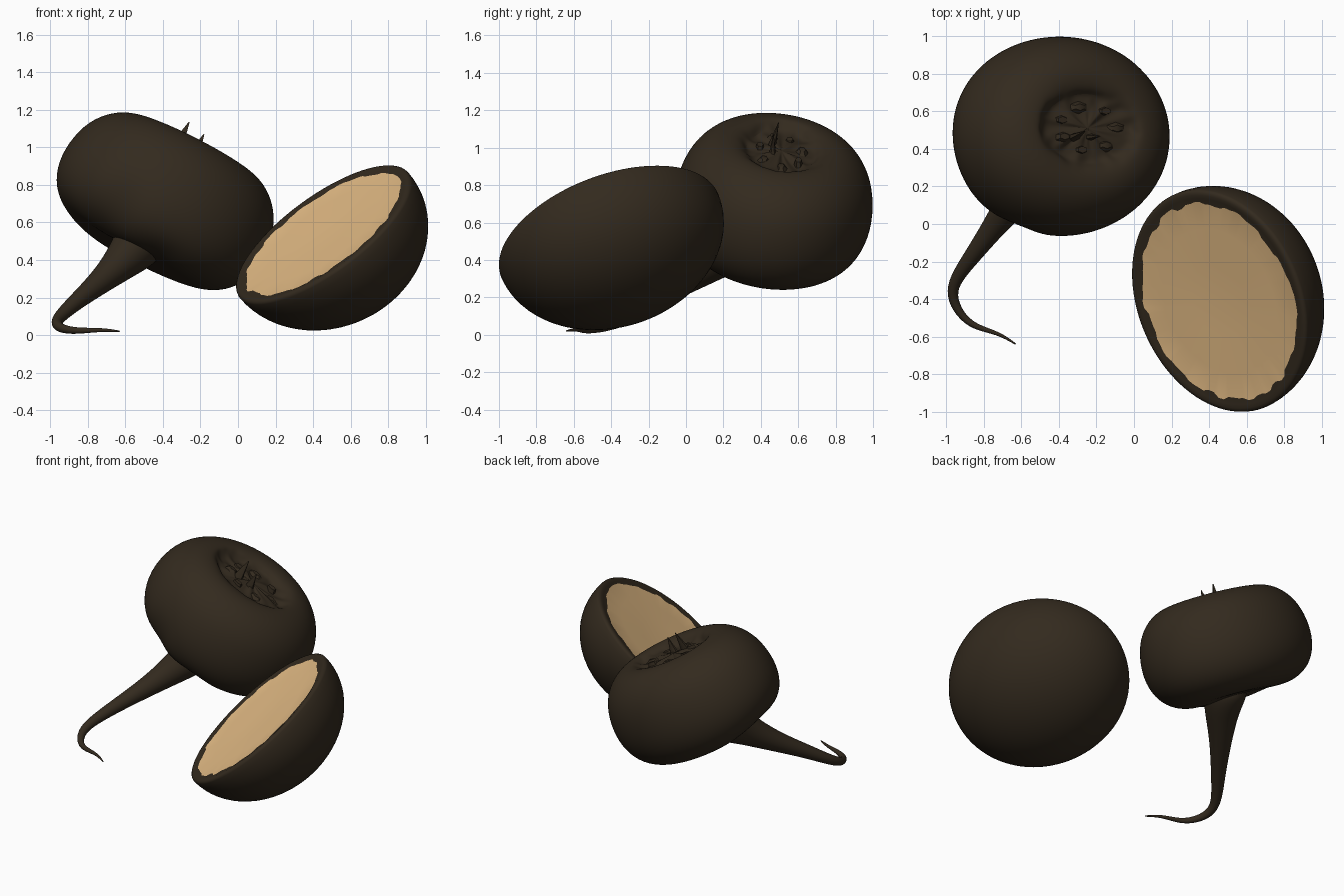
import bpy, bmesh, math, random
from mathutils import Vector, Matrix

random.seed(4)
cube = bpy.data.objects.get("Cube")
if cube:
    bpy.data.objects.remove(cube, do_unlink=True)


def material(name, rgb):
    m = bpy.data.materials.new(name)
    m.use_nodes = True
    m.diffuse_color = (*rgb, 1)
    m.node_tree.nodes["Principled BSDF"].inputs["Base Color"].default_value = (*rgb, 1)
    return m


skin = material("dark brown skin", (0.033, 0.023, 0.013))
flesh = material("tan flesh", (0.77, 0.5, 0.235))


def frame(centre, up):
    """Matrix with local z along up and local y close to world y."""
    z = Vector(up).normalized()
    x = Vector((0, 1, 0)).cross(z).normalized()
    return Matrix.Translation(centre) @ Matrix((x, z.cross(x), z)).transposed().to_4x4()


def skin_rings(bm, rings):
    """Bridge successive rings; a ring of one vertex closes an end."""
    for a, b in zip(rings, rings[1:]):
        n = max(len(a), len(b))
        for i in range(n):
            j = (i + 1) % n
            if len(a) == 1:
                bm.faces.new((a[0], b[j], b[i]))
            elif len(b) == 1:
                bm.faces.new((a[i], a[j], b[0]))
            else:
                bm.faces.new((a[i], a[j], b[j], b[i]))


def lathe(bm, profile, n):
    rings = []
    for r, z in profile:
        angles = [0] if r == 0 else [math.tau * i / n for i in range(n)]
        rings.append([bm.verts.new((r * math.cos(t), r * math.sin(t), z)) for t in angles])
    skin_rings(bm, rings)
    return rings


def finish(bm, name, mats, subdiv=0, angle=60):
    bmesh.ops.recalc_face_normals(bm, faces=bm.faces)
    me = bpy.data.meshes.new(name)
    bm.to_mesh(me)
    bm.free()
    for m in mats:
        me.materials.append(m)
    ob = bpy.data.objects.new(name, me)
    bpy.context.collection.objects.link(ob)
    if subdiv:
        mod = ob.modifiers.new("Smooth", 'SUBSURF')
        mod.levels = mod.render_levels = subdiv
    bpy.ops.object.select_all(action='DESELECT')
    ob.select_set(True)
    bpy.context.view_layer.objects.active = ob
    bpy.ops.object.shade_smooth_by_angle(angle=math.radians(angle))


# Whole root: a squashed globe with an oval sunken crown
centre = Vector((-0.385, 0.47, 0.715))
body_frame = frame(centre, (0.45, 0.13, 0.88))
bm = bmesh.new()
rings = lathe(bm, [(0, 0.305), (0.1, 0.3), (0.18, 0.295), (0.22, 0.3), (0.25, 0.327),
                   (0.31, 0.342), (0.4, 0.325), (0.49, 0.265), (0.565, 0.16), (0.6, 0),
                   (0.585, -0.14), (0.525, -0.25), (0.42, -0.32), (0.3, -0.34),
                   (0.17, -0.33), (0, -0.32)], 40)
for k, ring in enumerate(rings[1:5]):
    for v in ring:
        v.co.x *= 1.15
        v.co.y *= 0.95
        if k < 3:
            v.co.z += random.uniform(-0.02, 0.012)
for v in rings[4]:
    v.co.xy *= random.uniform(0.94, 1.04)
bm.transform(body_frame @ Matrix.Diagonal((1.02, 0.9, 1, 1)))
# Shallow folds and a hollow around the tail
for spot, size, depth in (((-0.63, 0.0, 0.7), 0.09, 0.04), ((-0.74, 0.08, 0.6), 0.09, 0.03),
                          ((-0.42, 0.1, 0.45), 0.1, 0.03), ((-0.87, 0.4, 0.58), 0.2, 0.045)):
    for v in bm.verts:
        d = (v.co - Vector(spot)).length / size
        v.co += (centre - v.co).normalized() * depth * math.exp(-d * d)
finish(bm, "whole_root", [skin], 2)

# Tapering tail: a smooth path swept with shrinking rings
path = [(-0.5, 0.36, 0.54, 0.15), (-0.54, 0.27, 0.475, 0.14), (-0.59, 0.19, 0.42, 0.115),
        (-0.66, 0.1, 0.35, 0.088), (-0.75, -0.02, 0.27, 0.064), (-0.86, -0.17, 0.18, 0.046),
        (-0.95, -0.29, 0.1, 0.035), (-0.975, -0.38, 0.057, 0.03), (-0.93, -0.48, 0.03, 0.023),
        (-0.85, -0.55, 0.022, 0.017), (-0.72, -0.58, 0.03, 0.01), (-0.63, -0.64, 0.02, 0.005)]
pts = [Vector(p[:3]) for p in path]
bm = bmesh.new()
rings = [[bm.verts.new(pts[0])]]
for i, p in enumerate(pts):
    tangent = pts[min(i + 1, len(pts) - 1)] - pts[max(i - 1, 0)]
    side = Vector((0, 0, 1)).cross(tangent).normalized()
    over = tangent.cross(side).normalized()
    rings.append([bm.verts.new(p + path[i][3] * (math.cos(t) * side + math.sin(t) * over))
                  for t in (math.tau * k / 14 for k in range(14))])
rings.append([bm.verts.new(pts[-1])])
skin_rings(bm, rings)
finish(bm, "tail", [skin], 2)

# Crown: low ragged leaf stubs and two taller spikes
bm = bmesh.new()
stubs = [(-0.08, -0.04, 0.15, 0.038, 0.003), (0.02, -0.05, 0.125, 0.035, 0.003)]
for i in range(7):
    t = math.tau * i / 7
    r = random.uniform(0.7, 1)
    stubs.append((0.18 * r * math.cos(t), 0.12 * r * math.sin(t),
                  random.uniform(0.025, 0.045), random.uniform(0.04, 0.07), 0.03))
for x, y, h, r, tip in stubs:
    place = body_frame @ Matrix.Translation((x, y, 0.28 + h / 2)) @ \
        Matrix.Rotation(random.uniform(-0.15, 0.15), 4, 'X') @ Matrix.Diagonal((1, 0.6, 1, 1))
    bmesh.ops.create_cone(bm, cap_ends=True, segments=6, radius1=r, radius2=tip,
                          depth=h, matrix=place)
finish(bm, "crown_stubs", [skin], 0, 40)

# Cut half: bowl of skin, rounded lip and a ragged-edged flat face of flesh
R, D = 0.615, 0.48
bowl = [(0, -D)] + [(R * math.sin(t), -D * math.cos(t))
                    for t in (math.pi / 2 * k / 18 for k in range(1, 19))]
lip = [(0.612, 0.01), (0.603, 0.017), (0.59, 0.02), (0.57, 0.017)]
face = [(0.548, 0.012), (0.4, 0.008), (0.2, 0.002), (0, -0.004)]
bm = bmesh.new()
rings = lathe(bm, bowl + lip + face, 96)
for i, v in enumerate(rings[-4]):
    if i % 2 == 0:
        jag = random.uniform(0.965, 1.015)
    v.co.xy *= jag
edge = set(v for ring in rings[-4:] for v in ring)
for f in bm.faces:
    f.material_index = int(all(v in edge for v in f.verts))
# The bowl leans slightly up the slope
for v in bm.verts:
    v.co.x -= 0.08 * min(v.co.z, 0)
bm.transform(frame((0.46, -0.408, 0.53), (-0.56, -0.32, 0.765)) @ Matrix.Diagonal((0.91, 1.015, 1, 1)))
finish(bm, "cut_half", [skin, flesh])
